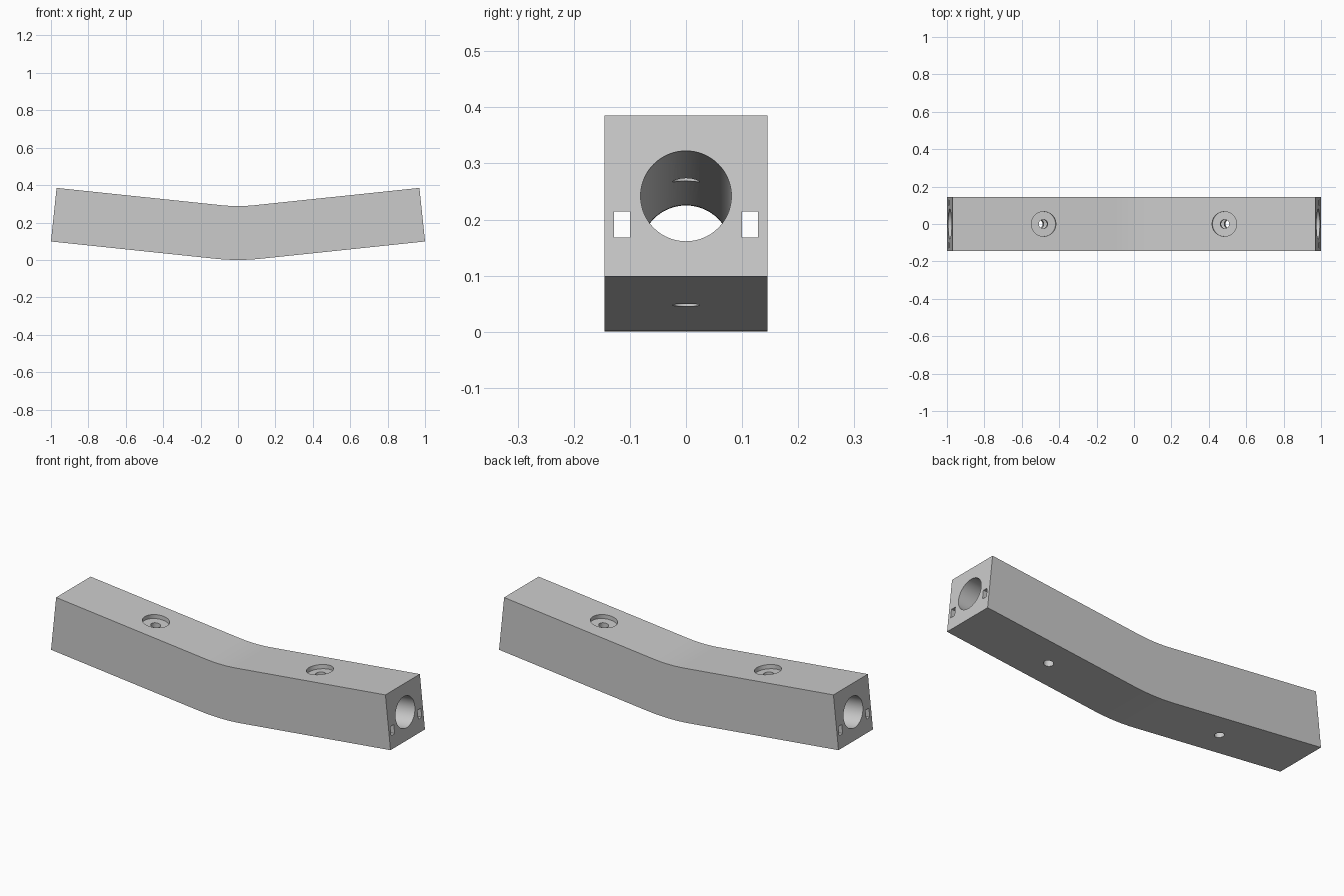
import bpy, bmesh
from math import sin, cos, pi, radians
from mathutils import Matrix

cube = bpy.data.objects.get("Cube")
if cube:
    bpy.data.objects.remove(cube, do_unlink=True)

BEND = radians(6)          # slope of each arm
HALF_WIDTH, HEIGHT = 0.145, 0.288
TOP_RADIUS = 0.9           # bend radius along the upper face
LOW_RADIUS = TOP_RADIUS + HEIGHT
MID_RADIUS = TOP_RADIUS + HEIGHT / 2
ARM = (1 - LOW_RADIUS * sin(BEND)) / cos(BEND)

grey = bpy.data.materials.new("light grey")
grey.use_nodes = True
grey.diffuse_color = (0.6, 0.6, 0.6, 1)
grey.node_tree.nodes["Principled BSDF"].inputs["Base Color"].default_value = (0.6, 0.6, 0.6, 1)


def finish(name, bm):
    bmesh.ops.recalc_face_normals(bm, faces=bm.faces)
    mesh = bpy.data.meshes.new(name)
    bm.to_mesh(mesh)
    bm.free()
    mesh.materials.append(grey)
    obj = bpy.data.objects.new(name, mesh)
    bpy.context.collection.objects.link(obj)
    return obj


def path_point(angle, along, y, radius):
    """Point on the bent path, at a distance from the bend centre."""
    return (radius * sin(angle) + along * cos(angle), y,
            LOW_RADIUS - radius * cos(angle) + along * sin(angle))


def sweep(name, profile, arm, steps=16):
    """Sweep a (y, radius) outline along arm, bend and arm."""
    stations = [(-BEND, -arm)]
    stations += [(BEND * (2 * i / steps - 1), 0) for i in range(steps + 1)]
    stations += [(BEND, arm)]
    bm = bmesh.new()
    rings = [[bm.verts.new(path_point(a, t, y, r)) for y, r in profile]
             for a, t in stations]
    n = len(profile)
    for one, two in zip(rings, rings[1:]):
        for i in range(n):
            j = (i + 1) % n
            bm.faces.new((one[i], one[j], two[j], two[i]))
    bm.faces.new(rings[0])
    bm.faces.new(rings[-1])
    return finish(name, bm)


def cut(target, cutter):
    mod = target.modifiers.new("cut", "BOOLEAN")
    mod.operation = "DIFFERENCE"
    mod.solver = "EXACT"
    mod.object = cutter
    bpy.context.view_layer.objects.active = target
    bpy.ops.object.modifier_apply(modifier=mod.name)
    bpy.data.objects.remove(cutter, do_unlink=True)


def drill(name, side, radius, low, high):
    """Cylinder square to an arm, between two distances from the bend centre."""
    along = 0.5 - MID_RADIUS * sin(BEND)
    centre = path_point(side * BEND, side * along, 0, (low + high) / 2)
    bm = bmesh.new()
    bmesh.ops.create_cone(bm, cap_ends=True, segments=48, radius1=radius,
                          radius2=radius, depth=high - low,
                          matrix=Matrix.Translation(centre)
                          @ Matrix.Rotation(-side * BEND, 4, "Y"))
    return finish(name, bm)


# Bent square beam
beam = sweep("bent_beam", [(-HALF_WIDTH, LOW_RADIUS), (HALF_WIDTH, LOW_RADIUS),
                           (HALF_WIDTH, TOP_RADIUS), (-HALF_WIDTH, TOP_RADIUS)], ARM)

# Round bore following the bend
circle = [(0.081 * cos(2 * pi * i / 64), MID_RADIUS + 0.081 * sin(2 * pi * i / 64))
          for i in range(64)]
cut(beam, sweep("bore_cutter", circle, ARM + 0.1))

for side in (-1, 1):
    # Straight rectangular channel beside the bore
    bm = bmesh.new()
    bmesh.ops.create_cube(bm, size=1, matrix=Matrix.Translation((0, side * 0.114, 0.191))
                          @ Matrix.Diagonal((2.4, 0.028, 0.047, 1)))
    cut(beam, finish("channel_cutter", bm))
    # Screw hole with a counterbore in the upper face
    cut(beam, drill("screw_hole_cutter", side, 0.024, TOP_RADIUS - 0.1, LOW_RADIUS + 0.1))
    cut(beam, drill("counterbore_cutter", side, 0.066, TOP_RADIUS - 0.1, TOP_RADIUS + 0.022))

# Smooth bore and bend, crisp edges
bpy.ops.object.select_all(action="DESELECT")
beam.select_set(True)
bpy.context.view_layer.objects.active = beam
bpy.ops.object.shade_smooth_by_angle(angle=radians(30))
